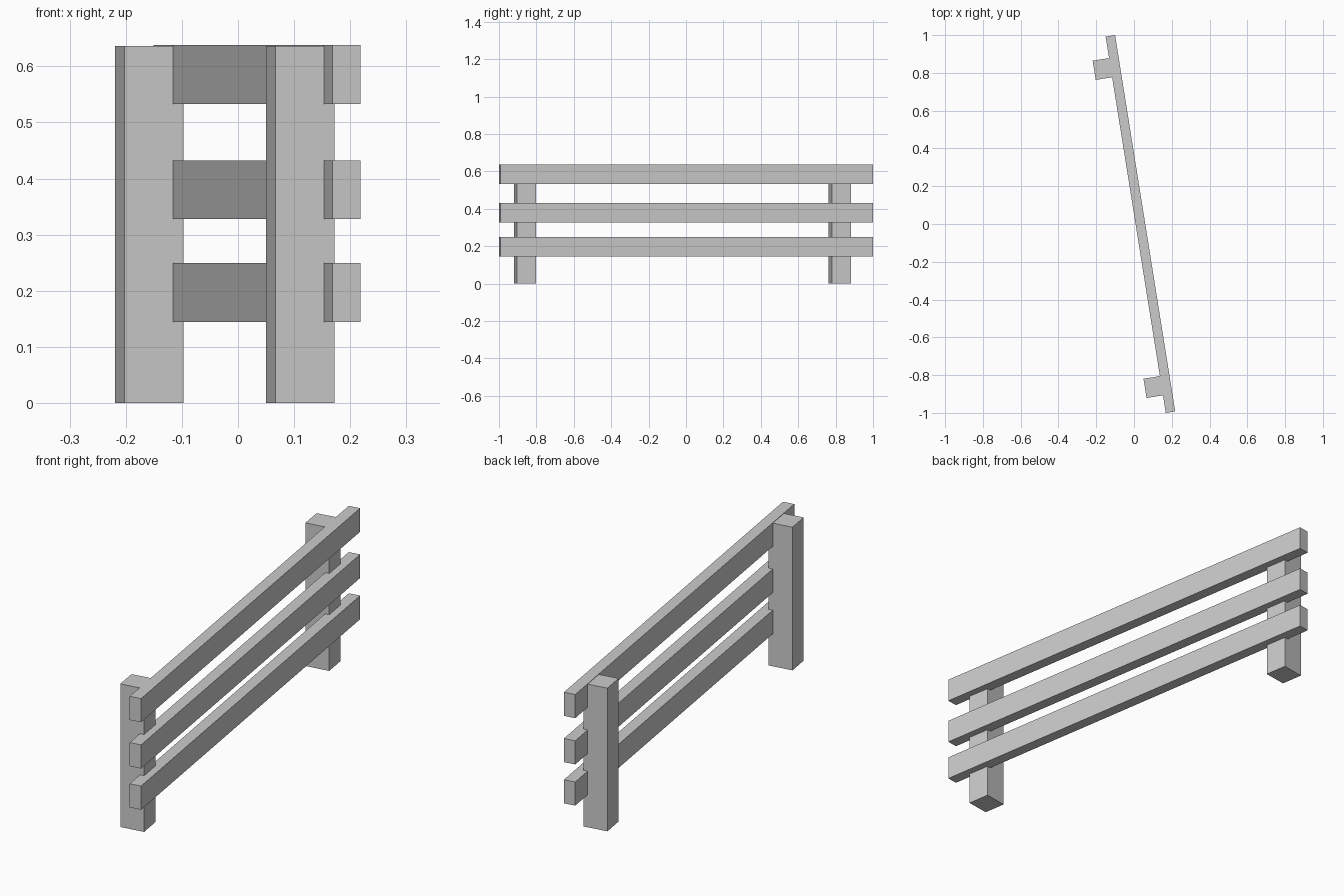
import bpy
from math import radians
from mathutils import Matrix

if "Cube" in bpy.data.objects:
    bpy.data.objects.remove(bpy.data.objects["Cube"])

# The whole fence section is turned about z and offset so its bounds are centred
FRAME = Matrix.Translation((0.034, 0, 0)) @ Matrix.Rotation(radians(9.08), 4, 'Z')


def box(name, center, size):
    bpy.ops.mesh.primitive_cube_add(size=1)
    obj = bpy.context.object
    obj.name = name
    obj.data.transform(FRAME @ Matrix.Translation(center) @ Matrix.Diagonal((*size, 1)))
    return obj


# Three long horizontal rails
for name, z in (("lower_rail", 0.197), ("middle_rail", 0.380), ("upper_rail", 0.5855)):
    box(name, (0, 0, z), (0.0506, 2.0173, 0.105))

# Two square posts, set partly into the back of the rails
for name, y in (("front_post", -0.863), ("back_post", 0.842)):
    box(name, (-0.060, y, 0.318), (0.1065, 0.103, 0.636))
